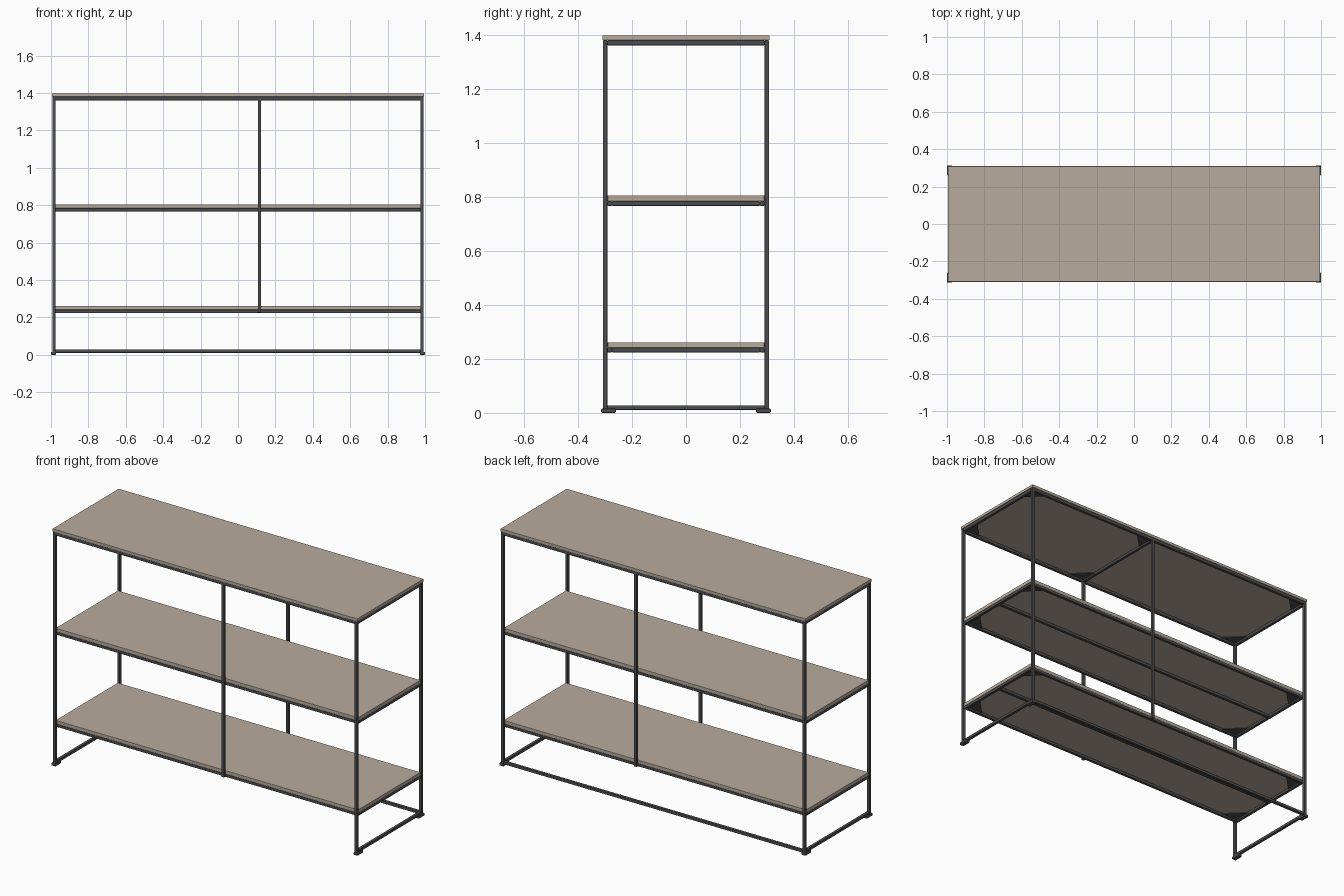
import bpy, bmesh

if "Cube" in bpy.data.objects:
    bpy.data.objects.remove(bpy.data.objects["Cube"])

def material(name, rgb):
    m = bpy.data.materials.new(name)
    m.diffuse_color = (*rgb, 1)
    m.use_nodes = True
    m.node_tree.nodes["Principled BSDF"].inputs["Base Color"].default_value = m.diffuse_color
    return m

WOOD = material("beige_board", (0.48, 0.41, 0.34))
METAL = material("dark_metal", (0.075, 0.075, 0.08))

def add(name, bm, mat, bevel=0):
    me = bpy.data.meshes.new(name)
    bm.to_mesh(me)
    bm.free()
    me.materials.append(mat)
    ob = bpy.data.objects.new(name, me)
    bpy.context.collection.objects.link(ob)
    if bevel:
        mod = ob.modifiers.new("bevel", 'BEVEL')
        mod.width, mod.segments = bevel, 2
    return ob

def box(name, x, y, z, mat=METAL, bevel=0.0025):
    """Box from (min, max) ranges."""
    bm = bmesh.new()
    bmesh.ops.create_cube(bm, size=1)
    for v in bm.verts:
        for i, (a, b) in enumerate((x, y, z)):
            v.co[i] = a if v.co[i] < 0 else b
    return add(name, bm, mat, bevel)

def gusset(name, x, y, z, sx, sy, leg=0.1, t=0.003):
    """Triangular corner plate, legs pointing along sx and sy."""
    bm = bmesh.new()
    vs = [bm.verts.new(p) for p in ((x, y, z), (x + sx * leg, y, z), (x, y + sy * leg, z))]
    f = bm.faces.new(vs)
    r = bmesh.ops.extrude_face_region(bm, geom=[f])
    for v in r["geom"]:
        if isinstance(v, bmesh.types.BMVert):
            v.co.z -= t
    bmesh.ops.recalc_face_normals(bm, faces=bm.faces)
    return add(name, bm, METAL)

def span(c, s, w):
    """Range of width w ending at s*c on the outside."""
    return (c - w, c) if s > 0 else (-c, -c + w)

W = 0.017          # tube width
PX, PY = 0.993, 0.308
MID = (0.107, 0.124)

def frame(name, hx, hy, z):
    # Rectangular tube frame with corner plates
    for s, side in ((-1, "front"), (1, "back")):
        box(f"{name}_{side}_rail", (-hx, hx), span(hy, s, W), z)
    for s, side in ((-1, "left"), (1, "right")):
        box(f"{name}_{side}_rail", span(hx, s, W), (-hy + W, hy - W), z)
        for t in (-1, 1):
            gusset(f"{name}_corner_plate", s * (hx - W), t * (hy - W), z[1] - 0.004, -s, -t)

# Top board and its frame
box("top_board", (-0.995, 0.995), (-0.309, 0.309), (1.38, 1.397), WOOD, 0.001)
frame("top", PX, PY, (1.361, 1.38))
box("top_cross_rail", MID, (-PY + W, PY - W), (1.363, 1.38))
for t in (-1, 1):
    gusset("cross_rail_plate", MID[1], t * (PY - W), 1.376, 1, -t)

# Two inner shelves with a lengthwise support
for name, z0, z1, z2 in (("middle_shelf", 0.767, 0.784, 0.805), ("lower_shelf", 0.224, 0.241, 0.261)):
    box(f"{name}_board", (-0.988, 0.988), (-0.29, 0.29), (z1, z2), WOOD, 0.001)
    frame(name, 0.988, 0.291, (z0, z1))
    box(f"{name}_centre_rail", (-0.971, 0.971), (-0.009, 0.009), (z0, z1))

# Corner posts with feet, and intermediate posts
for t, side in ((-1, "front"), (1, "back")):
    for s, end in ((-1, "left"), (1, "right")):
        box(f"{side}_{end}_post", span(PX, s, W), span(PY, t, W), (0.004, 1.365))
        box(f"{side}_{end}_foot", span(1.0, s, 0.028), span(0.314, t, 0.054), (0, 0.016), METAL, 0.004)
    box(f"{side}_intermediate_post", MID, span(PY, t, W), (0.226, 1.365))

# Base rails: both ends and the back
for s, end in ((-1, "left"), (1, "right")):
    box(f"{end}_base_rail", span(PX, s, W), (-PY + W, PY - W), (0.011, 0.028))
box("back_base_rail", (-PX + W, PX - W), span(PY, 1, W), (0.011, 0.028))
